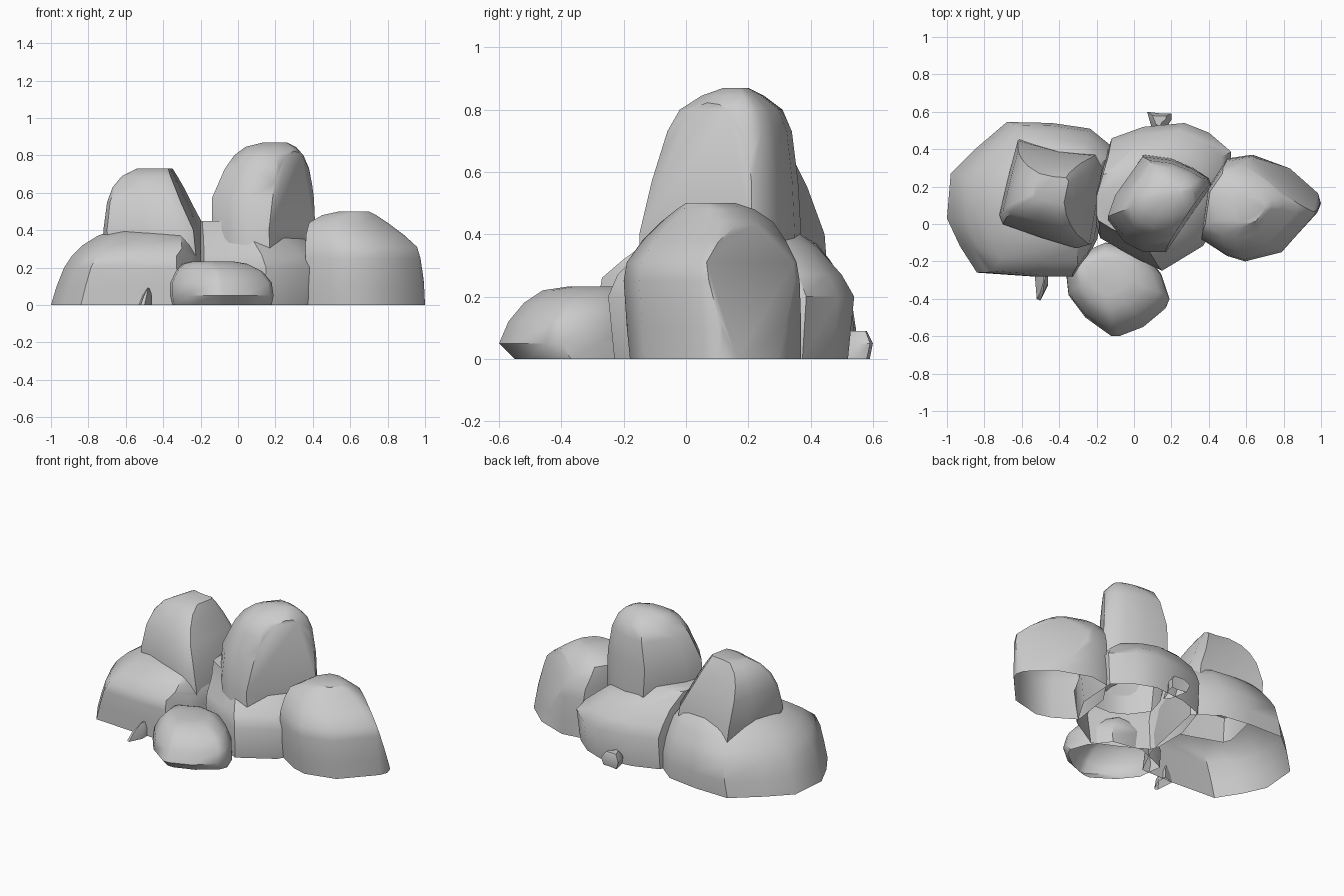
import bpy, bmesh, math
from mathutils import Vector


def rock(name, outline, levels, cuts=()):
    """Loft a plan outline through levels (z, x0, x1, y0, y1), then slice facets."""
    xs, ys = [p[0] for p in outline], [p[1] for p in outline]
    ax, bx, ay, by = min(xs), max(xs), min(ys), max(ys)
    bm = bmesh.new()
    rings = []
    for z, x0, x1, y0, y1 in levels:
        rings.append([bm.verts.new((x0 + (x - ax) / (bx - ax) * (x1 - x0),
                                    y0 + (y - ay) / (by - ay) * (y1 - y0), z))
                      for x, y in outline])
    n = len(outline)
    for a, b in zip(rings, rings[1:]):
        for i in range(n):
            j = (i + 1) % n
            bm.faces.new((a[i], a[j], b[j], b[i]))
    bm.faces.new(rings[0])
    bm.faces.new(rings[-1])
    mid = sum((v.co for v in bm.verts), Vector()) / len(bm.verts)
    for pts in cuts:
        p, q, r = (Vector(c) for c in pts)
        no = (q - p).cross(r - p).normalized()
        if no.dot(mid - p) > 0:
            no = -no
        geom = bm.verts[:] + bm.edges[:] + bm.faces[:]
        bmesh.ops.bisect_plane(bm, geom=geom, plane_co=p, plane_no=no, clear_outer=True)
        bmesh.ops.holes_fill(bm, edges=[e for e in bm.edges if e.is_boundary], sides=0)
    bmesh.ops.recalc_face_normals(bm, faces=bm.faces[:])
    # the undersides are open
    low = levels[0][0] + 1e-4
    bottom = [f for f in bm.faces if all(v.co.z < low for v in f.verts)]
    bmesh.ops.delete(bm, geom=bottom, context='FACES')
    me = bpy.data.meshes.new(name)
    bm.to_mesh(me)
    bm.free()
    ob = bpy.data.objects.new(name, me)
    bpy.context.collection.objects.link(ob)
    bpy.ops.object.select_all(action='DESELECT')
    ob.select_set(True)
    bpy.context.view_layer.objects.active = ob
    bpy.ops.object.shade_smooth_by_angle(angle=math.radians(42))
    return ob


# broad low boulder on the left
rock("left_boulder",
     [(-.98, .27), (-1, .03), (-.93, -.12), (-.84, -.26), (-.55, -.28), (-.3, -.28),
      (-.2, -.08), (-.1, .4), (-.24, .51), (-.45, .54), (-.68, .545), (-.85, .4)],
     [(0, -1, -.1, -.28, .545), (.1, -.97, -.1, -.28, .545), (.2, -.93, -.12, -.28, .53),
      (.26, -.89, -.13, -.27, .5), (.32, -.83, -.15, -.2, .46), (.37, -.75, -.18, -.13, .42),
      (.405, -.66, -.25, 0, .36)],
     [((-.25, -.14, .35), (-.31, -.25, .22), (-.2, -.1, .2))])

# boulder perched on the left
rock("upper_left_boulder",
     [(-.62, .45), (-.66, .3), (-.72, .05), (-.7, 0), (-.5, -.07), (-.3, -.13),
      (-.23, -.11), (-.16, .3), (-.2, .37), (-.4, .39)],
     [(.2, -.7, -.15, -.12, .46), (.4, -.72, -.17, -.13, .445), (.55, -.7, -.25, -.07, .39),
      (.63, -.67, -.29, -.02, .35), (.69, -.62, -.325, .04, .31), (.73, -.54, -.35, .11, .27)])

# tall boulder with a slanted front-right facet
rock("tall_boulder",
     [(.42, .2), (.4, .05), (.36, -.03), (.2, -.13), (.05, -.13), (-.05, -.08),
      (-.14, .03), (-.1, .15), (.05, .37), (.2, .35), (.32, .3), (.4, .25)],
     [(.2, -.12, .4, -.15, .37), (.4, -.14, .42, -.15, .37), (.57, -.14, .41, -.11, .36),
      (.73, -.07, .38, -.06, .34), (.8, -.02, .35, -.02, .31), (.845, .04, .31, .05, .25),
      (.87, .14, .26, .12, .2)],
     [((.31, .09, .84), (.18, -.13, .38), (.42, .22, .42))])

# boulder on the right, with a flat back-right side
rock("right_boulder",
     [(.36, -.08), (.5, -.17), (.6, -.2), (.8, -.15), (.98, .05), (1, .1), (.98, .17),
      (.87, .28), (.63, .37), (.5, .35), (.4, .2)],
     [(0, .37, 1, -.18, .37), (.1, .36, .995, -.19, .37), (.25, .36, .985, -.2, .365),
      (.31, .36, .97, -.19, .355), (.38, .365, .88, -.14, .32), (.44, .38, .8, -.08, .28),
      (.48, .45, .74, -.03, .22), (.5, .54, .7, 0, .16)],
     [((.98, .05, .3), (.63, .36, .3), (1, .15, 0))])

# small boulder in front
rock("front_boulder",
     [(-.37, -.2), (-.35, -.38), (-.26, -.5), (-.12, -.6), (-.08, -.6), (.05, -.55),
      (.17, -.45), (.19, -.4), (.15, -.28), (.05, -.14), (-.15, -.1)],
     [(0, -.36, .18, -.55, -.1), (.05, -.37, .19, -.6, -.1), (.12, -.37, .18, -.57, -.1),
      (.18, -.34, .13, -.52, -.12), (.22, -.3, .05, -.46, -.15), (.232, -.25, -.02, -.38, -.18)])

# boulder filling the middle
rock("centre_boulder",
     [(-.2, -.02), (-.18, -.08), (0, -.18), (.15, -.25), (.37, -.12), (.5, .1), (.52, .37),
      (.4, .47), (.27, .52), (.05, .5), (-.12, .44), (-.2, .2)],
     [(0, -.2, .5, -.23, .52), (.2, -.2, .52, -.25, .54), (.27, -.2, .47, -.22, .5),
      (.36, -.2, .36, -.13, .42), (.45, -.2, .1, -.06, .3)])

# two pebbles at the edges
rock("front_pebble",
     [(-.53, -.28), (-.52, -.4), (-.5, -.41), (-.46, -.33), (-.46, -.26)],
     [(0, -.53, -.46, -.41, -.26), (.05, -.51, -.46, -.38, -.26), (.09, -.485, -.475, -.31, -.27)])
rock("back_pebble",
     [(.07, .6), (.1, .48), (.14, .44), (.16, .5), (.2, .55), (.2, .59), (.14, .59)],
     [(0, .09, .19, .44, .59), (.05, .07, .2, .46, .6), (.09, .1, .17, .52, .58)])
